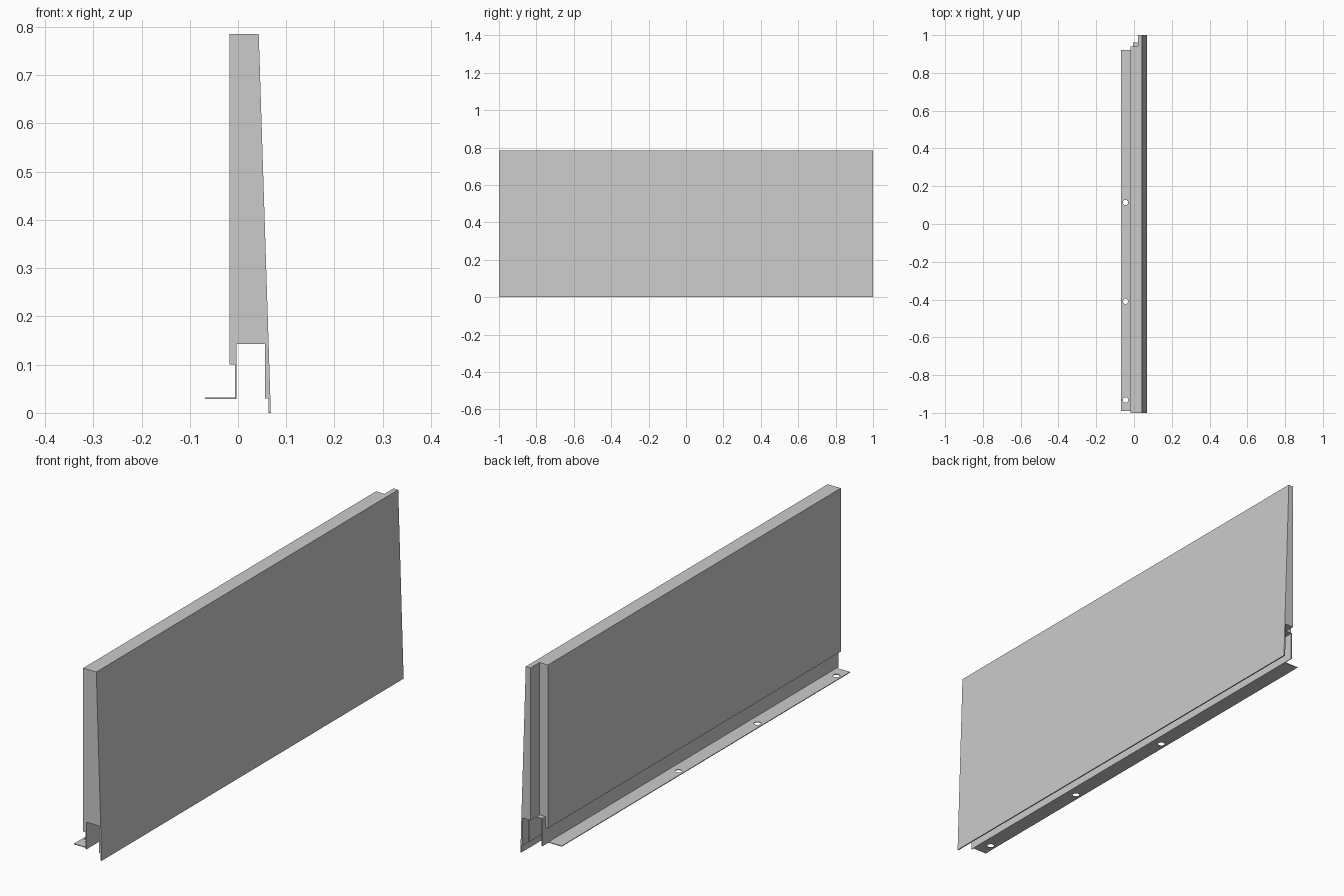
import bpy, bmesh

if "Cube" in bpy.data.objects:
    bpy.data.objects.remove(bpy.data.objects["Cube"])


def extrude_profile(name, points, y0, y1):
    """Extrude a closed XZ outline along y."""
    bm = bmesh.new()
    face = bm.faces.new([bm.verts.new((x, y0, z)) for x, z in points])
    side = bmesh.ops.extrude_face_region(bm, geom=[face])["geom"]
    moved = [v for v in side if isinstance(v, bmesh.types.BMVert)]
    bmesh.ops.translate(bm, verts=moved, vec=(0, y1 - y0, 0))
    bmesh.ops.recalc_face_normals(bm, faces=bm.faces)
    mesh = bpy.data.meshes.new(name)
    bm.to_mesh(mesh)
    bm.free()
    obj = bpy.data.objects.new(name, mesh)
    bpy.context.collection.objects.link(obj)
    return obj


def rect(x0, x1, z0, z1):
    return [(x0, z0), (x1, z0), (x1, z1), (x0, z1)]


def cut(target, cutter):
    """Subtract the cutter, bake the result and remove the cutter."""
    mod = target.modifiers.new("cut", "BOOLEAN")
    mod.operation = "DIFFERENCE"
    mod.solver = "EXACT"
    mod.object = cutter
    bpy.context.view_layer.objects.active = target
    bpy.ops.object.modifier_apply(modifier=mod.name)
    bpy.data.objects.remove(cutter)


T = 0.003  # sheet thickness

# Wall panel: tapered section with a service notch and a thin lower lip
panel = extrude_profile("wall_panel", [
    (-0.018, 0.785), (0.043, 0.785), (0.068, 0.0), (0.063, 0.0),
    (0.063, 0.03), (0.056 + T, 0.03), (0.056 + T, 0.143 + T),
    (-0.003 - T, 0.143 + T), (-0.003 - T, 0.10), (-0.018, 0.10)], -1, 1)

# Overlap rebate at the back end
cut(panel, extrude_profile("rebate_cutter", rect(-0.2, 0.021, -0.1, 0.9), 0.94, 1.1))

# Sheet channel lining the notch
extrude_profile("channel_lining", [
    (-0.003 - T, 0.029), (-0.003 - T, 0.143 + T), (0.056 + T, 0.143 + T),
    (0.056 + T, 0.03), (0.056, 0.03), (0.056, 0.143),
    (-0.003, 0.143), (-0.003, 0.029)], -1, 0.96)

# Mounting flange with three screw holes
flange = extrude_profile("mounting_flange",
                         rect(-0.068, -0.003 - T, 0.029, 0.029 + T), -0.99, 0.92)
for i in range(3):
    bpy.ops.mesh.primitive_cylinder_add(
        vertices=24, radius=0.014, depth=0.05,
        location=(-0.045, -0.932 + 0.523 * i, 0.03))
    cut(flange, bpy.context.object)
